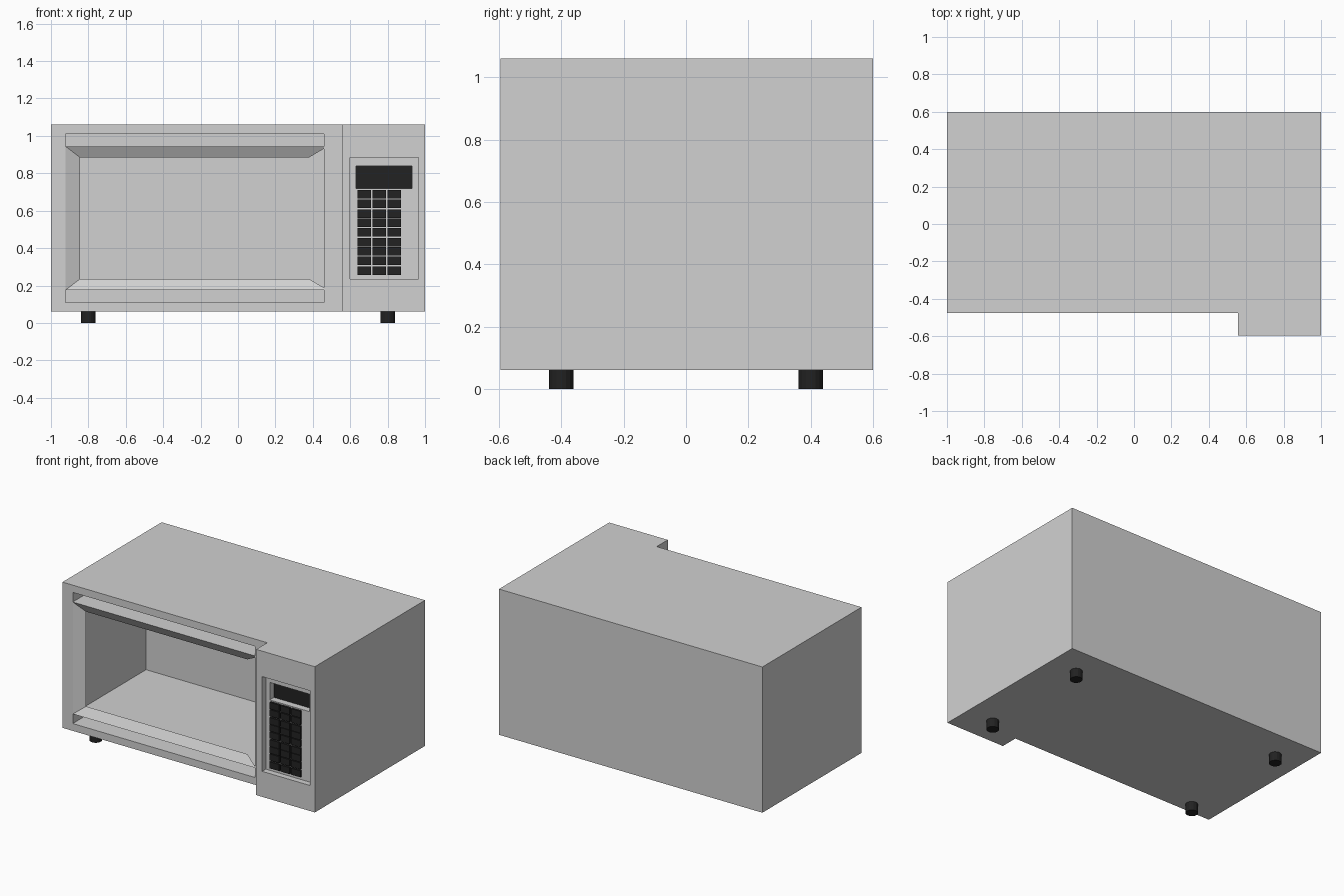
import bpy, bmesh, math

if "Cube" in bpy.data.objects:
    bpy.data.objects.remove(bpy.data.objects["Cube"])

def material(name, v):
    m = bpy.data.materials.new(name)
    m.diffuse_color = (v, v, v, 1)
    m.use_nodes = True
    m.node_tree.nodes["Principled BSDF"].inputs["Base Color"].default_value = m.diffuse_color
    return m

GREY = material("casing_grey", 0.64)
BLACK = material("button_black", 0.016)

def finish(name, bm, mat):
    me = bpy.data.meshes.new(name)
    bm.to_mesh(me)
    bm.free()
    ob = bpy.data.objects.new(name, me)
    bpy.context.collection.objects.link(ob)
    if mat:
        me.materials.append(mat)
    return ob

def add_box(bm, x0, x1, y0, y1, z0, z1):
    vs = bmesh.ops.create_cube(bm, size=1)["verts"]
    for v in vs:
        v.co.x = x1 if v.co.x > 0 else x0
        v.co.y = y1 if v.co.y > 0 else y0
        v.co.z = z1 if v.co.z > 0 else z0

def box(name, mat, *dims):
    bm = bmesh.new()
    add_box(bm, *dims)
    return finish(name, bm, mat)

# Casing: L-shaped plan, control column stands forward of the oven front
FRONT, COL, BACK = -0.475, -0.595, 0.6
plan = [(-1, FRONT), (0.555, FRONT), (0.555, COL), (1, COL), (1, BACK), (-1, BACK)]
bm = bmesh.new()
face = bm.faces.new([bm.verts.new((x, y, 0.06)) for x, y in plan])
ext = bmesh.ops.extrude_face_region(bm, geom=[face])["geom"]
bmesh.ops.translate(bm, vec=(0, 0, 1), verts=[g for g in ext if isinstance(g, bmesh.types.BMVert)])
bmesh.ops.recalc_face_normals(bm, faces=bm.faces)
casing = finish("casing", bm, GREY)

# Cut the oven cavity, keypad recess and display recess
PANEL, CAVITY = -0.555, 0.32
cuts = [("cavity_cutter", (-0.922, 0.46, -0.7, CAVITY, 0.11, 1.01)),
        ("keypad_cutter", (0.60, 0.965, -0.7, PANEL, 0.235, 0.885)),
        ("display_cutter", (0.63, 0.93, -0.7, -0.505, 0.718, 0.838))]
for name, dims in cuts:
    cutter = box(name, GREY, *dims)
    cutter.hide_render = True
    mod = casing.modifiers.new(name, "BOOLEAN")
    mod.operation = "DIFFERENCE"
    mod.solver = "EXACT"
    mod.object = cutter
    bpy.context.view_layer.objects.active = casing
    bpy.ops.object.modifier_apply(modifier=name)
    bpy.data.objects.remove(cutter)

# Oven liner: floor and ceiling sheets, with a sloping lip open on the right
MID, LIP = 0.56, -0.44
bm = bmesh.new()
def quad(pts):
    bm.faces.new([bm.verts.new(p) for p in pts])
for s in (1, -1):
    o, i = MID + s * 0.384, MID + s * 0.325
    sheet = [(-0.922, FRONT, o), (0.46, FRONT, o), (0.46, CAVITY, o), (-0.922, CAVITY, o)]
    lip = [(-0.922, FRONT, o), (-0.845, LIP, i), (0.38, LIP, i),
           (0.46, FRONT, MID + s * 0.372), (0.46, FRONT, o)]
    quad(sheet[::s])
    quad(lip[::s])
quad([(-0.922, FRONT, MID - 0.384), (-0.845, LIP, MID - 0.325),
      (-0.845, LIP, MID + 0.325), (-0.922, FRONT, MID + 0.384)])
finish("oven_liner", bm, GREY)

# Display screen
box("display", BLACK, 0.63, 0.93, -0.51, -0.50, 0.718, 0.838)

# Keypad: three columns, rows grouped two and one
bm = bmesh.new()
for x in (0.64, 0.72, 0.80):
    for g in range(3):
        top = 0.71 - g * 0.152
        for drop in (0, 0.050, 0.104):
            z = top - drop
            add_box(bm, x, x + 0.072, PANEL - 0.015, PANEL + 0.005, z - 0.045, z)
finish("keypad_buttons", bm, BLACK)

# Feet
for x in (-0.8, 0.8):
    for y in (-0.4, 0.4):
        bm = bmesh.new()
        bmesh.ops.create_cone(bm, cap_ends=True, segments=16, radius1=0.039, radius2=0.039, depth=0.06)
        bmesh.ops.translate(bm, vec=(x, y, 0.03), verts=bm.verts)
        finish("foot", bm, BLACK)
